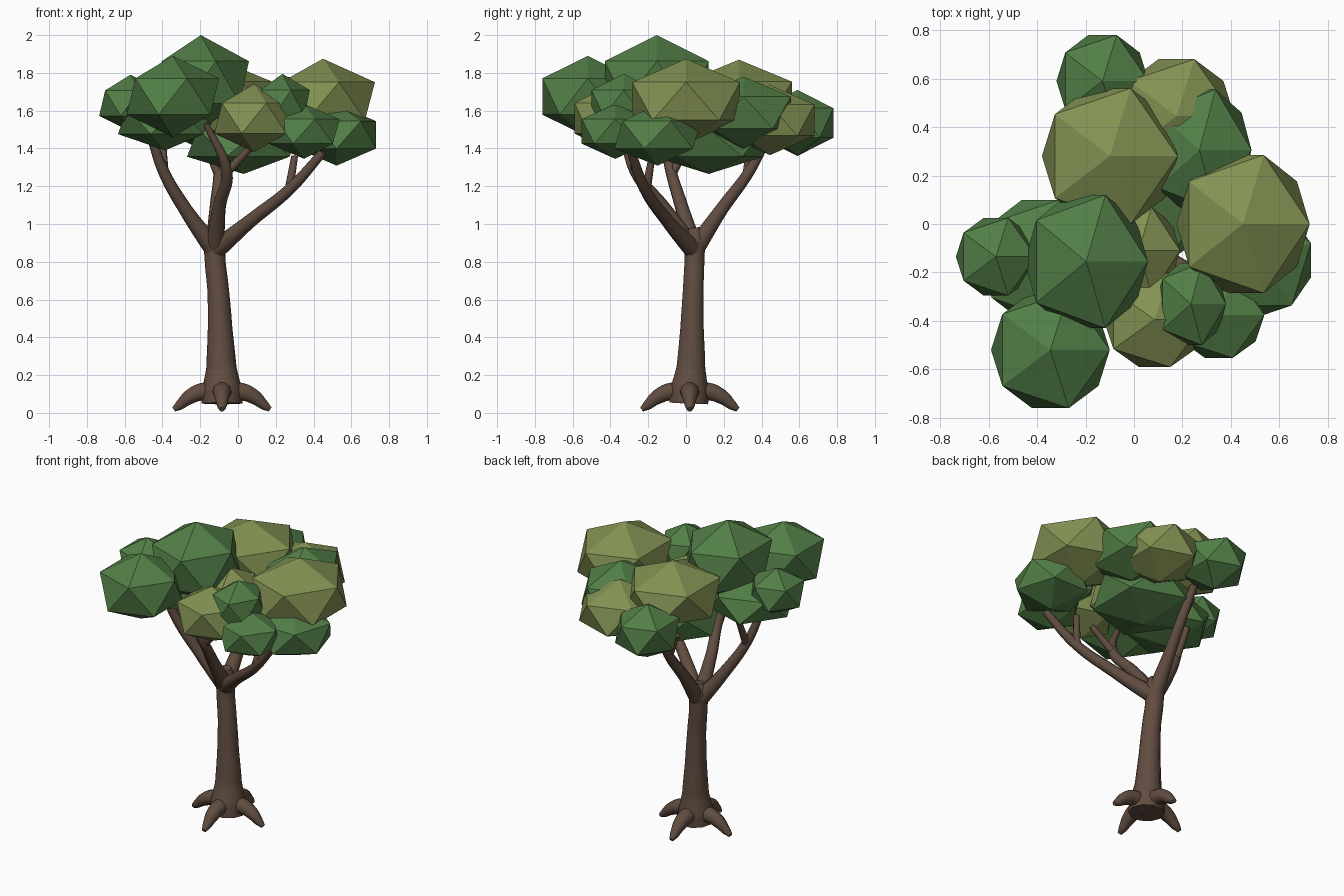
import bpy
from math import radians
from mathutils import Matrix, Vector

cube = bpy.data.objects.get("Cube")
if cube:
    bpy.data.objects.remove(cube, do_unlink=True)


def material(name, color):
    mat = bpy.data.materials.new(name)
    mat.use_nodes = True
    mat.diffuse_color = (*color, 1)
    for node in mat.node_tree.nodes:
        if node.type == 'BSDF_PRINCIPLED':
            node.inputs["Base Color"].default_value = (*color, 1)
            node.inputs["Roughness"].default_value = 0.9
    return mat


green = material("leaf green", (0.085, 0.21, 0.063))
olive = material("olive leaf", (0.225, 0.285, 0.085))
bark = material("brown bark", (0.12, 0.074, 0.052))


def limb(name, points, radii):
    """Tapered smooth tube through the points, turned into a mesh."""
    curve = bpy.data.curves.new(name + " path", 'CURVE')
    curve.dimensions = '3D'
    curve.bevel_depth = 1
    curve.bevel_resolution = 3
    curve.resolution_u = 6
    curve.use_fill_caps = True
    spline = curve.splines.new('BEZIER')
    spline.bezier_points.add(len(points) - 1)
    for knot, co, radius in zip(spline.bezier_points, points, radii):
        knot.co = co
        knot.radius = radius
        knot.handle_left_type = knot.handle_right_type = 'AUTO'
    temp = bpy.data.objects.new(name + " path", curve)
    bpy.context.collection.objects.link(temp)
    graph = bpy.context.evaluated_depsgraph_get()
    mesh = bpy.data.meshes.new_from_object(temp.evaluated_get(graph))
    bpy.data.objects.remove(temp, do_unlink=True)
    mesh.name = name
    mesh.materials.clear()
    mesh.materials.append(bark)
    obj = bpy.data.objects.new(name, mesh)
    bpy.context.collection.objects.link(obj)
    bpy.ops.object.select_all(action='DESELECT')
    obj.select_set(True)
    bpy.context.view_layer.objects.active = obj
    bpy.ops.object.shade_smooth_by_angle(angle=1)


def leaf_clump(name, mat, center, half, spin=0):
    """Faceted twenty-sided clump with the given half extents."""
    bpy.ops.mesh.primitive_ico_sphere_add(subdivisions=1, radius=1, location=center)
    obj = bpy.context.object
    obj.name = name
    obj.data.transform(Matrix.Rotation(radians(spin), 4, 'Z'))
    reach = [max(abs(v.co[i]) for v in obj.data.vertices) for i in range(3)]
    for v in obj.data.vertices:
        v.co = Vector([v.co[i] * half[i] / reach[i] for i in range(3)])
    obj.data.materials.append(mat)


# Trunk, flared at the foot and at the fork
limb("trunk",
     [(-.085, .015, .05), (-.085, .018, .12), (-.088, .026, .24), (-.095, .032, .45),
      (-.105, .038, .65), (-.122, .045, .82), (-.122, .045, .92), (-.12, .04, .98)],
     [.108, .106, .08, .065, .057, .055, .06, .035])

# Four arching roots
for side, dx, dy in (("left", 1, 0), ("right", -1, 0), ("front", 0, -1), ("back", 0, 1)):
    profile = [(.03, .1), (.1, .112), (.17, .085), (.225, .04), (.255, .018)]
    limb(side + " root",
         [(-.085 + dx * r, .02 + dy * r, z) for r, z in profile],
         [.055, .05, .041, .027, .014])

# Main branches
fork = (-.122, .042, .86)
taper = [.052, .036, .03, .023]
limb("right branch", [fork, (-.28, -.02, 1.08), (-.395, -.08, 1.28), (-.46, -.12, 1.46)], taper)
limb("back branch", [fork, (-.115, .19, 1.08), (-.1, .33, 1.27), (-.11, .43, 1.45)], taper)
limb("left branch", [fork, (.07, -.1, 1.02), (.28, -.22, 1.19), (.45, -.29, 1.38)], taper)
limb("front branch", [fork, (-.1, -.12, 1.09), (-.06, -.27, 1.28), (-.17, -.34, 1.53)],
     [.05, .036, .03, .015])

# Side twigs
twig = [.024, .018]
limb("left twig", [(.27, -.21, 1.18), (.3, -.18, 1.36)], twig)
limb("front twig", [(-.07, -.26, 1.26), (.08, -.3, 1.42)], twig)
limb("right twig", [(-.39, -.075, 1.26), (-.4, .02, 1.45)], twig)
limb("back twig", [(-.1, .32, 1.25), (-.17, .34, 1.42)], twig)

# Crown
clumps = [
    ("back low clump", green, (-.13, .59, 1.535), (.19, .19, .175)),
    ("back tall clump", olive, (-.1, .28, 1.66), (.28, .28, .21)),
    ("back left clump", olive, (.175, .445, 1.55), (.24, .235, .185)),
    ("left back clump", green, (.27, .305, 1.59), (.215, .25, .19)),
    ("left tall clump", olive, (.45, 0, 1.65), (.275, .285, .225)),
    ("left low clump", green, (.522, -.15, 1.472), (.208, .23, .163), 18),
    ("front left low clump", green, (.35, -.375, 1.49), (.188, .177, .145)),
    ("front left small clump", green, (.235, -.33, 1.64), (.145, .17, .155)),
    ("front olive clump", olive, (.085, -.395, 1.56), (.21, .195, .18)),
    ("inner olive clump", olive, (.02, -.11, 1.57), (.17, .18, .17)),
    ("top clump", green, (-.197, -.155, 1.75), (.255, .275, .25)),
    ("front right clump", green, (-.345, -.52, 1.675), (.245, .24, .215)),
    ("right clump", green, (-.57, -.135, 1.64), (.165, .16, .15)),
    ("right inner clump", green, (-.385, -.15, 1.545), (.25, .25, .155)),
    ("under clump", green, (.03, .12, 1.43), (.3, .29, .165)),
]
for clump in clumps:
    leaf_clump(*clump)
